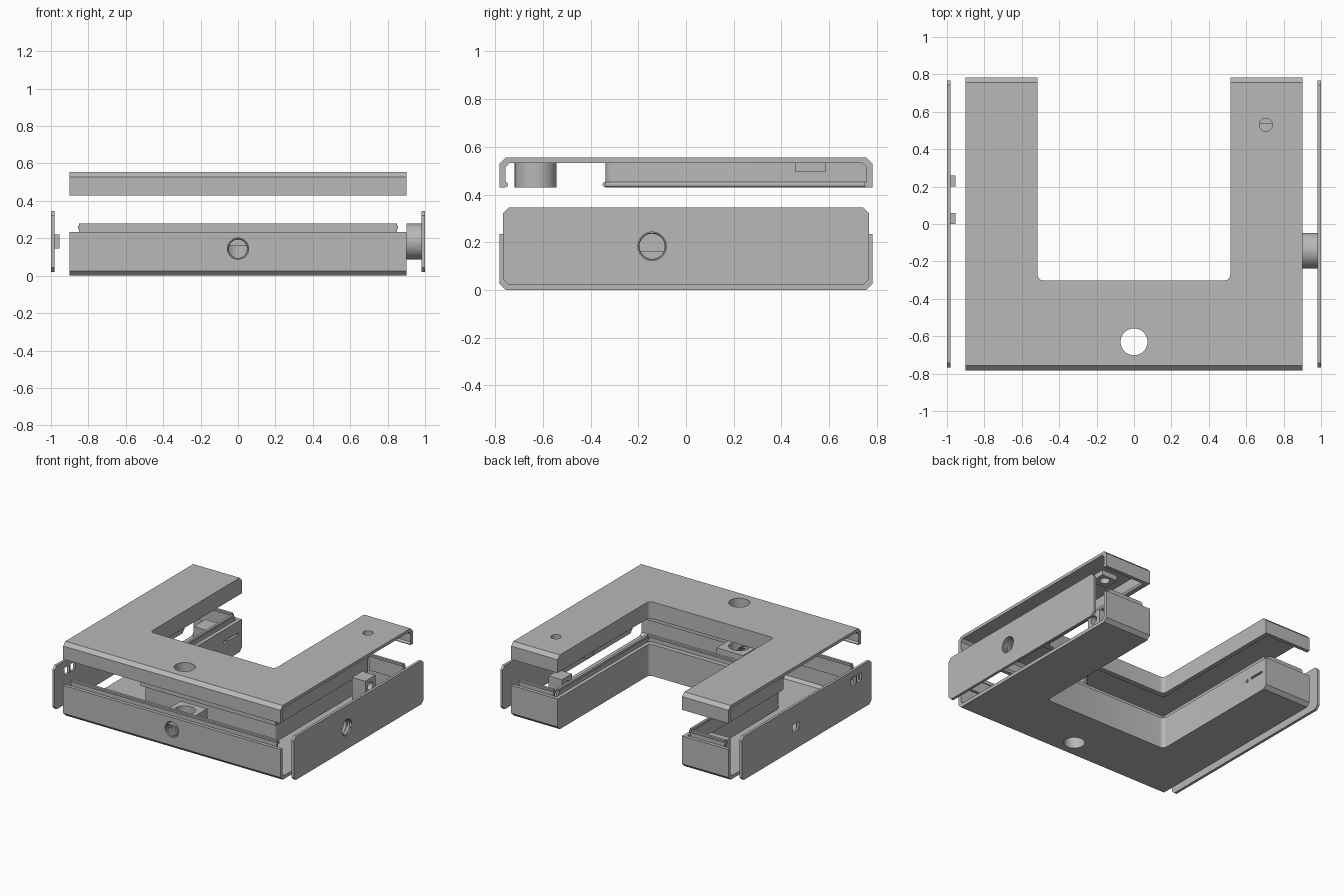
import bpy, bmesh, math
from mathutils import Vector

cube = bpy.data.objects.get("Cube")
if cube:
    bpy.data.objects.remove(cube, do_unlink=True)

grey = bpy.data.materials.new("plain grey")
grey.use_nodes = True
grey.diffuse_color = (0.48, 0.48, 0.48, 1)
grey.node_tree.nodes["Principled BSDF"].inputs["Base Color"].default_value = grey.diffuse_color
parts = []


def finish(name, bm):
    bmesh.ops.recalc_face_normals(bm, faces=bm.faces)
    mesh = bpy.data.meshes.new(name)
    bm.to_mesh(mesh)
    bm.free()
    mesh.materials.append(grey)
    ob = bpy.data.objects.new(name, mesh)
    bpy.context.collection.objects.link(ob)
    parts.append(ob)
    return ob


def prism(name, pts, axis, lo, hi):
    """Extrude a closed profile along one axis."""
    place = {"x": lambda u, v, w: (w, u, v),
             "y": lambda u, v, w: (u, w, v),
             "z": lambda u, v, w: (u, v, w)}[axis]
    bm = bmesh.new()
    face = bm.faces.new([bm.verts.new(place(u, v, lo)) for u, v in pts])
    new = bmesh.ops.extrude_face_region(bm, geom=[face])["geom"]
    shift = Vector(place(0, 0, hi - lo))
    bmesh.ops.translate(bm, vec=shift, verts=[g for g in new if isinstance(g, bmesh.types.BMVert)])
    return finish(name, bm)


def box(name, x0, x1, y0, y1, z0, z1):
    return prism(name, [(x0, y0), (x1, y0), (x1, y1), (x0, y1)], "z", z0, z1)


def rod(name, axis, u, v, r, lo, hi, n=32):
    pts = [(u + r * math.cos(math.tau * i / n), v + r * math.sin(math.tau * i / n)) for i in range(n)]
    return prism(name, pts, axis, lo, hi)


def combine(ob, cutter, op="DIFFERENCE"):
    mod = ob.modifiers.new("cut", "BOOLEAN")
    mod.operation, mod.object, mod.solver = op, cutter, "EXACT"
    bpy.context.view_layer.objects.active = ob
    bpy.ops.object.modifier_apply(modifier=mod.name)
    parts.remove(cutter)
    bpy.data.objects.remove(cutter, do_unlink=True)


def u_solid(name, w, y, nx, ny, z0, z1):
    """U-shaped plan with rounded corners in the notch."""
    r = 0.03
    arc = [(nx - r + r * math.cos(a), ny + r - r * math.sin(a))
           for a in [i * math.pi / 8 for i in range(5)]]
    half = [(w, -y), (w, y), (nx, y)] + arc
    return prism(name, half + [(-px, py) for px, py in reversed(half)], "z", z0, z1)


def chamfered(y, z0, z1, low, high):
    return [(-y + low, z0), (y - low, z0), (y, z0 + low), (y, z1 - high),
            (y - high, z1), (-y + high, z1), (-y, z1 - high), (-y, z0 + low)]


def channel(name, z0, z1, floor0, floor1, profile, inner):
    """Hollow U channel, open at both side ends."""
    shell = u_solid(name, 0.9, 0.782, 0.515, -0.302, z0, z1)
    combine(shell, prism("cutter", profile, "x", -1.2, 1.2), "INTERSECT")
    hollow = u_solid("cutter", 1.1, 0.757, 0.543, -0.337, floor0, floor1)
    combine(hollow, prism("cutter", inner, "x", -1.2, 1.2), "INTERSECT")
    combine(shell, hollow)
    return shell


# Lower tray and upper lid
tray = channel("lower_tray", 0, 0.235, 0.025, 0.4,
               chamfered(0.782, 0, 0.5, 0.026, 0.01), chamfered(0.757, 0.025, 0.6, 0.02, 0.01))
lid = channel("upper_lid", 0.43, 0.555, 0.3, 0.533,
              chamfered(0.782, 0.2, 0.555, 0.01, 0.026), chamfered(0.757, 0.2, 0.533, 0.01, 0.02))

# Mount hole running down through the lid and tray
post = rod("lid_mount_post", "z", 0, -0.63, 0.088, 0.43, 0.54)
block = box("tray_mount_block", -0.11, 0.11, -0.76, -0.52, 0.02, 0.23)
for ob in (lid, post, tray, block):
    combine(ob, rod("cutter", "z", 0, -0.63, 0.072, -0.1, 0.7))

# Threaded hole in the front
for ob in (tray, block):
    combine(ob, rod("cutter", "y", 0, 0.145, 0.057, -0.9, -0.63))

# Button hole with its guide under the lid
guide = box("button_guide", 0.64, 0.77, 0.46, 0.585, 0.495, 0.54)
for ob in (lid, guide):
    combine(ob, rod("cutter", "z", 0.705, 0.53, 0.035, 0.4, 0.7))

# Support block in the left arm and holder in the right arm
support = box("button_support", 0.65, 0.76, 0.42, 0.54, 0.02, 0.25)
combine(support, rod("cutter", "x", 0.48, 0.19, 0.03, 0.6, 0.9))
box("arm_holder", -0.76, -0.6, 0.56, 0.7, 0.02, 0.2)

# Small pin hole and slot in the inner wall of the right arm
combine(tray, rod("cutter", "x", 0.58, 0.14, 0.012, -0.6, -0.45, 16))
combine(tray, box("cutter", -0.6, -0.45, 0.62, 0.74, 0.135, 0.15))


# Tray snap lips with a thicker top edge
def lip(name, x0, x1, y0, y1):
    e = 0.005
    box(name, x0, x1, y0, y1, 0.16, 0.28)
    box(name + "_ridge", x0 - e, x1 + e, y0 - e, y1 + e, 0.25, 0.267)


lip("front_lip", -0.85, 0.85, -0.756, -0.738)
lip("notch_lip", -0.56, 0.56, -0.356, -0.338)
for side, s in (("left", 1), ("right", -1)):
    for part, a, b, y0, y1 in (("back_lip", 0.57, 0.85, 0.738, 0.756),
                               ("arm_lip", 0.544, 0.562, -0.33, 0.73)):
        lip(side + "_" + part, min(s * a, s * b), max(s * a, s * b), y0, y1)
    # Lid snap beads along the arms
    rod(side + "_arm_bead", "y", s * 0.545, 0.442, 0.011, -0.337, 0.757, 12)
    ends = sorted((s * 0.54, s * 0.9))
    rod(side + "_back_bead", "x", 0.757, 0.442, 0.011, *ends, 12)
rod("lid_front_bead", "x", -0.757, 0.442, 0.011, -0.9, 0.9, 12)
rod("lid_notch_bead", "x", -0.339, 0.442, 0.011, -0.54, 0.54, 12)

# Side panels
outline = chamfered(0.768, 0.02, 0.346, 0.025, 0.025)
left_panel = prism("left_side_panel", outline, "x", 0.98, 1)
right_panel = prism("right_side_panel", outline, "x", -1, -0.98)

# Threaded boss on the left panel
boss = rod("left_panel_boss", "x", -0.142, 0.183, 0.095, 0.9, 0.981, 48)
for ob in (left_panel, boss):
    combine(ob, rod("cutter", "x", -0.142, 0.183, 0.06, 0.8, 1.1))

# Slots and guide tabs on the right panel
for y0, y1, z0, z1 in ((0.09, 0.17, 0.155, 0.21), (-0.65, -0.595, 0.235, 0.295),
                       (-0.58, -0.525, 0.235, 0.295)):
    combine(right_panel, box("cutter", -1.1, -0.9, y0, y1, z0, z1))
for i, y in enumerate((0.03, 0.23)):
    box(f"panel_tab_{i + 1}", -0.981, -0.955, y - 0.03, y + 0.03, 0.145, 0.22)

# Thread ridges in both threaded holes
for i in range(3):
    for name, loc, rot, r in (("front", (0, -0.765 + i * 0.027, 0.145), (math.pi / 2, 0, 0), 0.057),
                              ("side", (0.985 - i * 0.027, -0.142, 0.183), (0, math.pi / 2, 0), 0.06)):
        bpy.ops.mesh.primitive_torus_add(location=loc, rotation=rot, major_radius=r, minor_radius=0.007,
                                         major_segments=32, minor_segments=6)
        ring = bpy.context.object
        ring.name = f"{name}_thread_{i + 1}"
        ring.data.materials.append(grey)
        parts.append(ring)

# Smooth round surfaces, keep edges crisp
bpy.ops.object.select_all(action="DESELECT")
for ob in parts:
    ob.select_set(True)
bpy.context.view_layer.objects.active = lid
bpy.ops.object.shade_smooth_by_angle(angle=math.radians(28))
